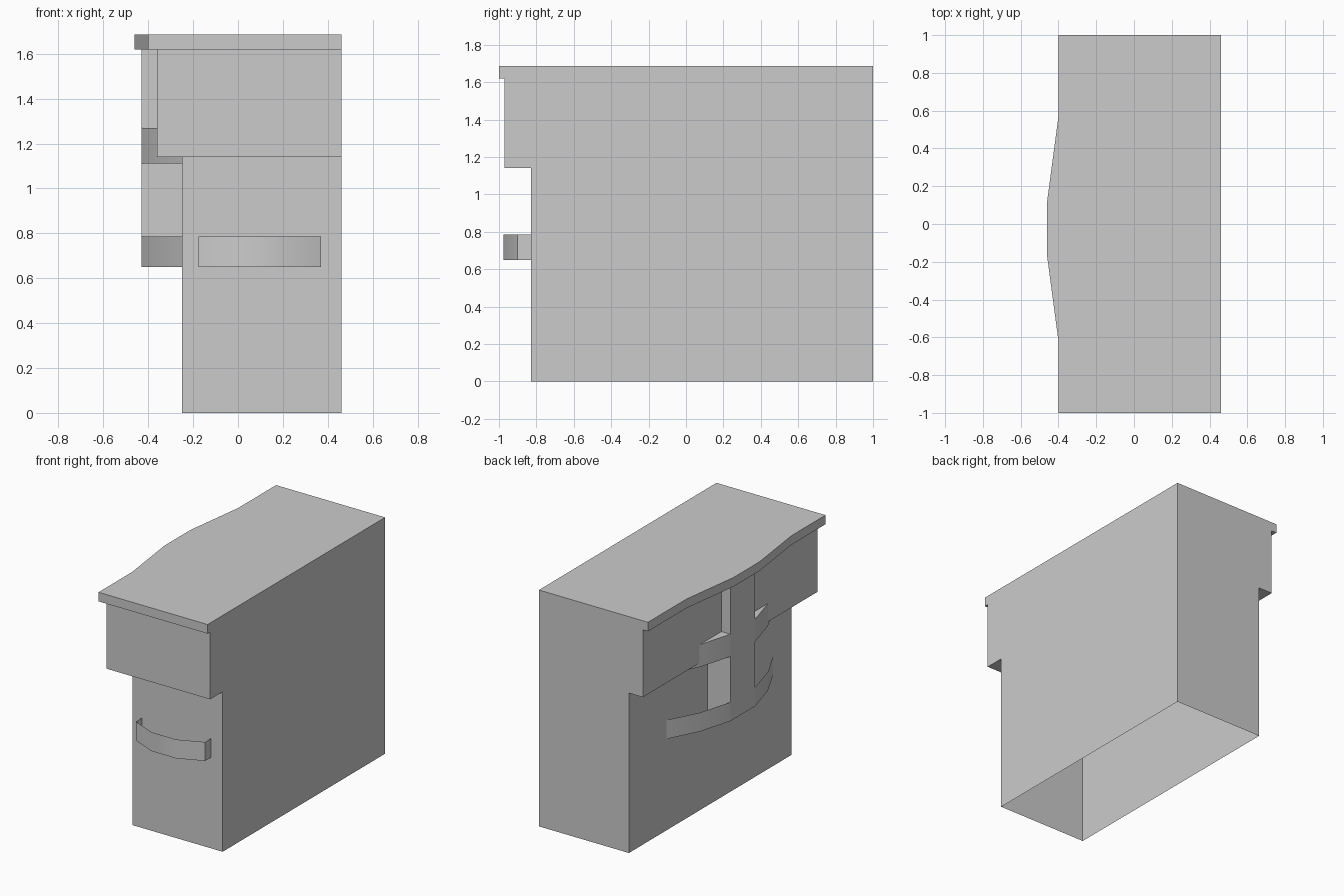
import bpy, bmesh

if "Cube" in bpy.data.objects:
    bpy.data.objects.remove(bpy.data.objects["Cube"])


def build(name, walls=(), flats=(), smooth=False):
    """walls: (outline, z0, z1, closed); flats: (outline, z, up)."""
    bm = bmesh.new()
    for pts, z0, z1, closed in walls:
        lo = [bm.verts.new((x, y, z0)) for x, y in pts]
        hi = [bm.verts.new((x, y, z1)) for x, y in pts]
        n = len(pts)
        for i in range(n if closed else n - 1):
            j = (i + 1) % n
            bm.faces.new((lo[i], lo[j], hi[j], hi[i]))
    for pts, z, up in flats:
        f = bm.faces.new([bm.verts.new((x, y, z)) for x, y in pts])
        f.normal_update()
        if (f.normal.z > 0) != up:
            f.normal_flip()
    bmesh.ops.remove_doubles(bm, verts=bm.verts, dist=1e-5)
    me = bpy.data.meshes.new(name)
    bm.to_mesh(me)
    bm.free()
    ob = bpy.data.objects.new(name, me)
    bpy.context.collection.objects.link(ob)
    if smooth:
        bpy.ops.object.select_all(action='DESELECT')
        ob.select_set(True)
        bpy.context.view_layer.objects.active = ob
        bpy.ops.object.shade_smooth_by_angle(angle=0.61)
    return ob


R, BACK = 0.46, 1.0          # right wall and back wall
MID, TOP, H = 1.14, 1.62, 1.685
YC = -0.025                  # centre of the bulging side

# Lower body: open-bottomed shell
build("lower_body", [([(-.25, BACK), (-.25, -.83), (R, -.83), (R, BACK)], 0, MID, True)])

# Upper body: overhangs the front and left, with an underside ledge
upper = [(-.36, BACK), (-.36, -.97), (R, -.97), (R, BACK)]
build("upper_body", [(upper, MID, TOP, True)],
      [([(-.36, BACK), (-.36, -.97), (R, -.97), (R, -.83), (-.25, -.83), (-.25, BACK)], MID, False)])

# Top slab with bulging left edge
edge = [(-.40, BACK), (-.40, YC + .595), (-.46, YC + .145), (-.46, YC - .145),
        (-.40, YC - .595), (-.40, -1), (R, -1)]
build("top_slab", [(edge + [(R, BACK)], TOP, H, True)],
      [(edge + [(R, BACK)], H, True),
       (edge + [(R, -.97), (-.36, -.97), (-.36, BACK)], TOP, False)])

# Centre post on the left side
a, b = YC + .14, YC - .14
build("side_post", [([(-.25, a), (-.43, a), (-.43, b), (-.25, b)], .65, MID, False),
                    ([(-.36, a), (-.43, a), (-.43, b), (-.36, b)], MID, TOP, False)])

# Curved bands either side of the post: low rail and capped crossbar
for s, label in ((1, "back"), (-1, "front")):
    arc = [(-.25, YC + s * .60), (-.36, YC + s * .385), (-.43, YC + s * .14)]
    path = arc if s > 0 else arc[::-1]
    build("low_rail_" + label, [(path, .65, .785, False)], smooth=True)
    build("crossbar_" + label, [(path, 1.11, 1.27, False)],
          [(arc[1:] + [(-.36, YC + s * .14)], 1.27, True),
           (arc + [(-.25, YC + s * .14)], 1.11, False)], smooth=True)

# Front handle: thin bowed strip
build("front_handle", [([(-.175, -.83), (-.175, -.90), (0, -.975), (.195, -.975),
                         (.37, -.90), (.37, -.83)], .65, .785, False)], smooth=True)
